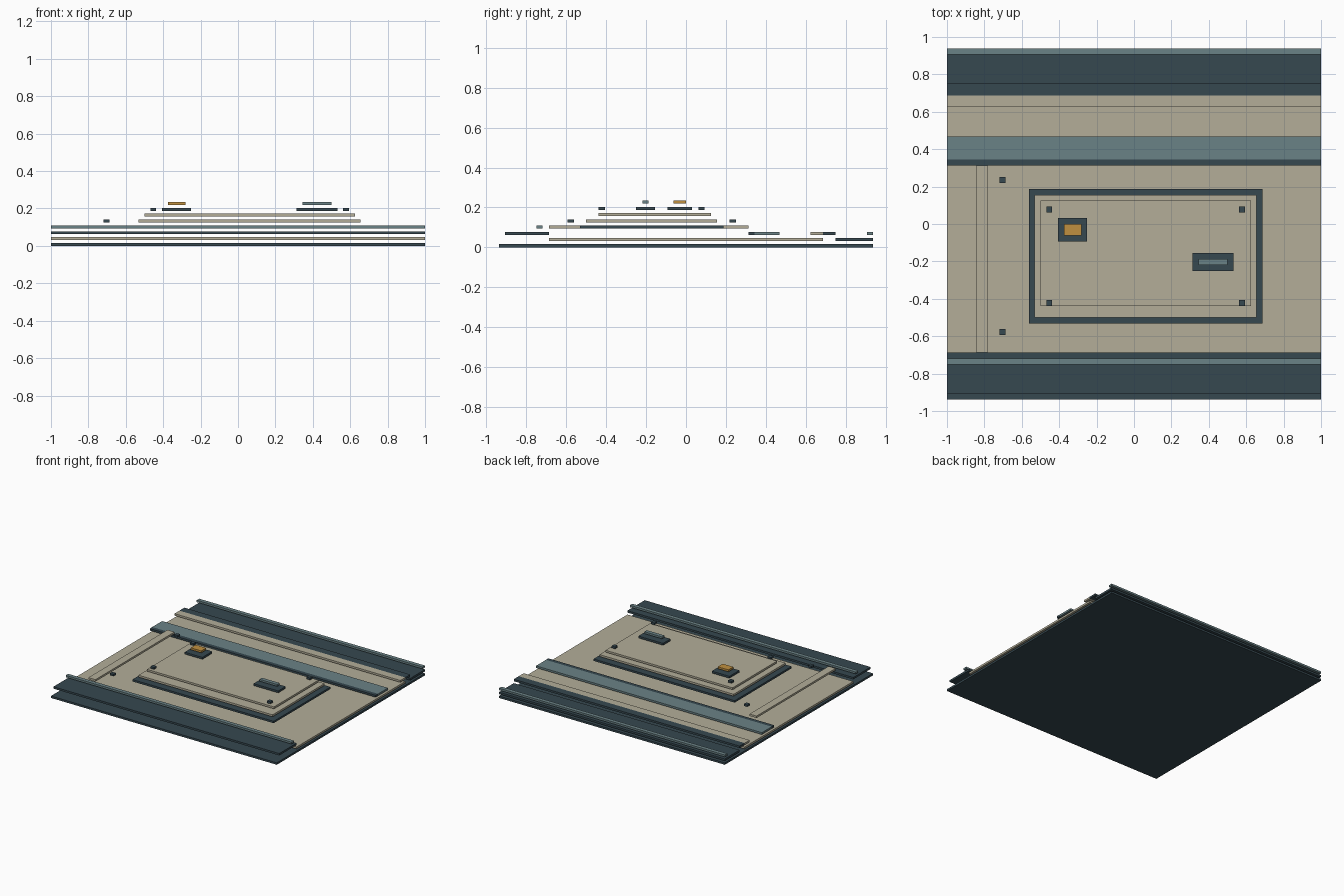
import bpy

U = 1 / 32          # layout module: plan grid and layer pitch
THICK = 0.5 * U     # thickness of every plate

default = bpy.data.objects.get("Cube")
if default:
    bpy.data.objects.remove(default, do_unlink=True)


def make_material(name, hex_colour):
    rgb = [int(hex_colour[i:i + 2], 16) / 255 for i in (0, 2, 4)]
    linear = [c / 12.92 if c < 0.04045 else ((c + 0.055) / 1.055) ** 2.4 for c in rgb]
    mat = bpy.data.materials.new(name)
    mat.use_nodes = True
    mat.diffuse_color = (*linear, 1)
    mat.node_tree.nodes["Principled BSDF"].inputs["Base Color"].default_value = (*linear, 1)
    return mat


slate = make_material("dark slate", "364850")
stone = make_material("warm stone", "B3AE99")
teal = make_material("grey teal", "6A8286")
amber = make_material("amber", "C09040")


def plate(name, mat, layer, x0, x1, y0, y1):
    """Flat rectangular plate on a given layer, in layout modules."""
    bpy.ops.mesh.primitive_cube_add(
        size=1, location=((x0 + x1) * U / 2, (y0 + y1) * U / 2, layer * U + THICK / 2))
    obj = bpy.context.object
    obj.name = name
    obj.scale = ((x1 - x0) * U, (y1 - y0) * U, THICK)
    bpy.ops.object.transform_apply(location=False, rotation=False, scale=True)
    obj.data.materials.append(mat)
    return obj


def strip(name, mat, layer, y0, y1):
    """Plate running the full width."""
    return plate(name, mat, layer, -32, 32, y0, y1)


# Base and floor
strip("base_slab", slate, 0, -30, 30)
strip("floor_panel", stone, 1, -22, 22)

# Rear edge: ledge, kerb and trim
strip("rear_ledge", slate, 1, 24, 30)
strip("rear_lip", stone, 2, 20, 22)
strip("rear_kerb", slate, 2, 22, 24)
strip("rear_trim", teal, 2, 29, 30)

# Raised band across the floor
strip("band_shadow_edge", slate, 2, 10, 11)
strip("band", teal, 2, 11, 15)

# Front edge
strip("front_ledge", slate, 2, -29, -22)
strip("front_trim", teal, 3, -24, -23)

# Side rib with its two studs
plate("side_rib", stone, 3, -27, -25, -22, 10)
for label, y in (("front", -19), ("rear", 7)):
    plate(f"floor_stud_{label}", slate, 4, -23, -22, y, y + 1)

# Stepped hatch
plate("hatch_frame", slate, 3, -18, 22, -17, 6)
plate("hatch_panel", stone, 4, -17, 21, -16, 5)
plate("hatch_cover", stone, 5, -16, 20, -14, 4)
for side, x in (("right", -15), ("left", 18)):
    for end, y in (("front", -14), ("rear", 2)):
        plate(f"hatch_bolt_{end}_{side}", slate, 6, x, x + 1, y, y + 1)

# Indicator lamp and handle on the hatch
plate("lamp_mount", slate, 6, -13, -8, -3, 1)
plate("lamp", amber, 7, -12, -9, -2, 0)
plate("handle_mount", slate, 6, 10, 17, -8, -5)
plate("handle", teal, 7, 11, 16, -7, -6)
